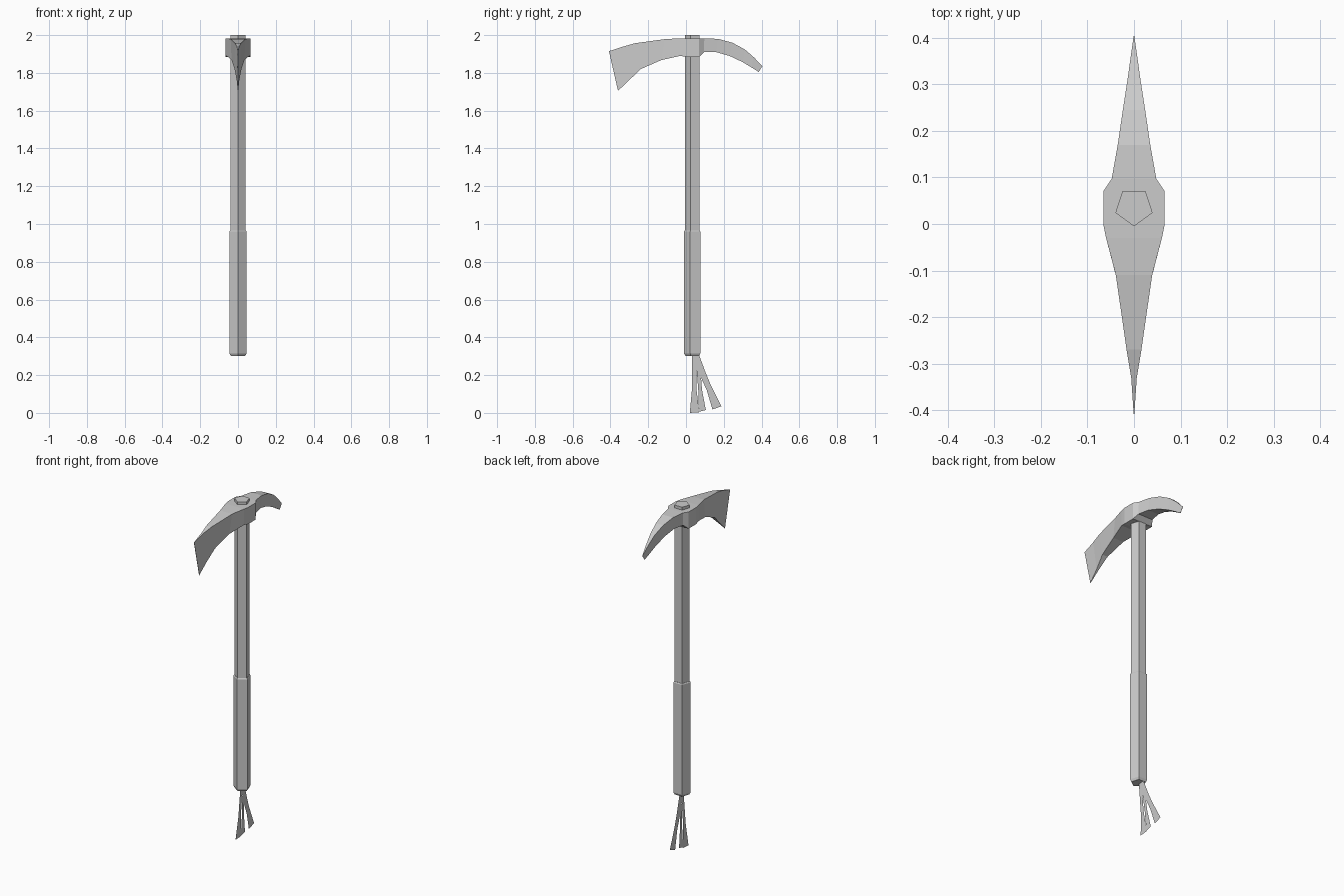
import bpy
from math import sin, cos, pi


def make(name, verts, faces):
    mesh = bpy.data.meshes.new(name)
    mesh.from_pydata(verts, [], faces)
    mesh.update()
    obj = bpy.data.objects.new(name, mesh)
    bpy.context.collection.objects.link(obj)
    return obj


def loft(name, rings):
    """Closed flat-faced skin through equal-sized rings of points."""
    n = len(rings[0])
    verts = [p for r in rings for p in r]
    faces = [(i * n + k, i * n + (k + 1) % n, (i + 1) * n + (k + 1) % n, (i + 1) * n + k)
             for i in range(len(rings) - 1) for k in range(n)]
    last = (len(rings) - 1) * n
    faces += [tuple(range(n))[::-1], tuple(range(last, last + n))]
    return make(name, verts, faces)


def pentagon(r, z, cy=0.037):
    return [(r * cos(-pi / 2 + k * 2 * pi / 5), cy + r * sin(-pi / 2 + k * 2 * pi / 5), z)
            for k in range(5)]


# Five-sided shaft and thicker grip with a chamfered butt
loft("shaft", [pentagon(0.042, 0.32), pentagon(0.042, 2.0)])
loft("grip", [pentagon(0.040, 0.302), pentagon(0.048, 0.315),
              pentagon(0.048, 0.96), pentagon(0.044, 0.966)])

# Head: (top y, top z, top half width, bottom y, bottom z, bottom half width)
sections = [
    (-0.408, 1.915, 0.0008, -0.36, 1.705, 0.0008),
    (-0.33, 1.94, 0.006, -0.30, 1.762, 0.007),
    (-0.27, 1.957, 0.016, -0.24, 1.82, 0.018),
    (-0.11, 1.979, 0.039, -0.13, 1.868, 0.034),
    (-0.03, 1.983, 0.060, -0.03, 1.89, 0.060),
    (0.00, 1.983, 0.066, 0.00, 1.885, 0.066),
    (0.07, 1.983, 0.066, 0.07, 1.885, 0.066),
    (0.097, 1.983, 0.048, 0.095, 1.91, 0.048),
    (0.17, 1.98, 0.035, 0.16, 1.91, 0.035),
    (0.245, 1.96, 0.024, 0.23, 1.89, 0.024),
    (0.31, 1.925, 0.014, 0.30, 1.857, 0.014),
    (0.36, 1.882, 0.007, 0.345, 1.83, 0.008),
    (0.404, 1.835, 0.0008, 0.385, 1.805, 0.0008),
]
loft("pick_head", [[(-tw, ty, tz), (-bw, by, bz), (bw, by, bz), (tw, ty, tz)]
                   for ty, tz, tw, by, bz, bw in sections])

# Cloth streamers hanging from the butt: left and right edge (y, z) of each strip
streamers = [
    ([(0.032, 0.31), (0.032, 0.13), (0.02, 0.0)],
     [(0.055, 0.31), (0.055, 0.13), (0.07, 0.003)]),
    ([(0.05, 0.31), (0.065, 0.12), (0.068, 0.006)],
     [(0.07, 0.31), (0.085, 0.12), (0.105, 0.015)]),
    ([(0.05, 0.31), (0.078, 0.19), (0.11, 0.12), (0.14, 0.018)],
     [(0.068, 0.31), (0.105, 0.21), (0.13, 0.15), (0.187, 0.035)]),
]
for i, (left, right) in enumerate(streamers):
    n = len(left)
    verts = [(-0.03 + 0.075 * z + 0.0005 * i, y, z) for y, z in left + right]
    make(f"streamer_{i + 1}", verts, [(k, k + 1, n + k + 1, n + k) for k in range(n - 1)])
